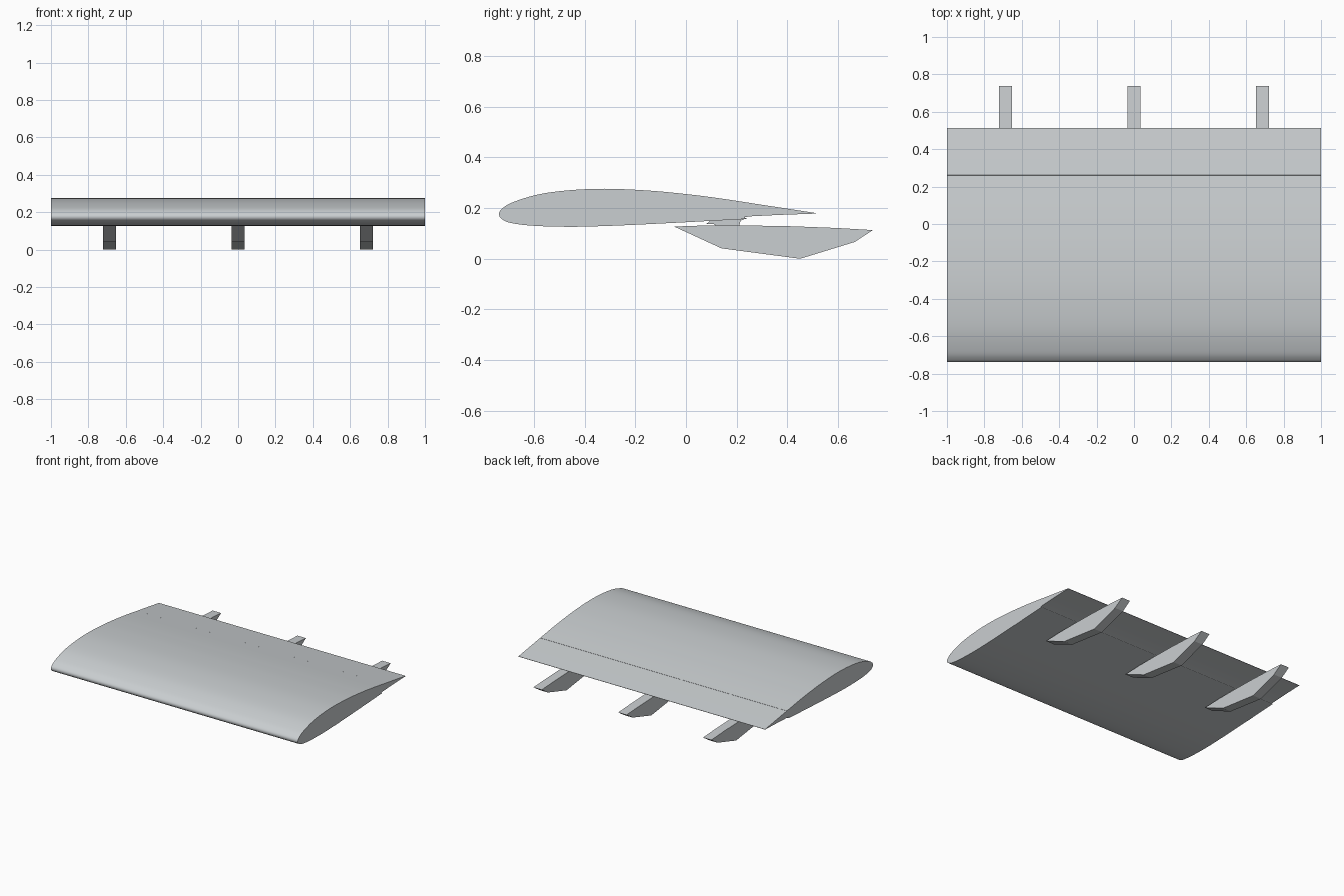
import bpy, bmesh, math
from mathutils import Vector

if "Cube" in bpy.data.objects:
    bpy.data.objects.remove(bpy.data.objects["Cube"])

grey = bpy.data.materials.new("light_grey")
grey.diffuse_color = (0.59, 0.62, 0.635, 1)
grey.use_nodes = True
grey.node_tree.nodes["Principled BSDF"].inputs["Base Color"].default_value = grey.diffuse_color


def curve(points, steps=8):
    """Smooth curve through (y, z) points."""
    p = [Vector(q) for q in points]
    p = [2 * p[0] - p[1]] + p + [2 * p[-1] - p[-2]]
    out = []
    for a, b, c, d in zip(p, p[1:], p[2:], p[3:]):
        for i in range(steps):
            t = i / steps
            out.append(0.5 * (2 * b + (c - a) * t + (2 * a - 5 * b + 4 * c - d) * t * t
                              + (3 * b - a - 3 * c + d) * t ** 3))
    return out + [p[-2]]


def extrude(name, profile, x, width, smooth=False):
    """Solid made by extruding a (y, z) profile along x."""
    bm = bmesh.new()
    face = bm.faces.new([bm.verts.new((x - width / 2, y, z)) for y, z in profile])
    ext = bmesh.ops.extrude_face_region(bm, geom=[face])
    verts = [v for v in ext["geom"] if isinstance(v, bmesh.types.BMVert)]
    bmesh.ops.translate(bm, verts=verts, vec=(width, 0, 0))
    bmesh.ops.recalc_face_normals(bm, faces=bm.faces)
    mesh = bpy.data.meshes.new(name)
    bm.to_mesh(mesh)
    bm.free()
    mesh.materials.append(grey)
    if smooth:
        for poly in mesh.polygons:
            poly.use_smooth = True
        mesh.set_sharp_from_angle(angle=math.radians(30))
    obj = bpy.data.objects.new(name, mesh)
    bpy.context.collection.objects.link(obj)
    return obj


# Main wing: upper skin forward to the nose, then the lower skin back to the cove
wing = curve([(0.26, 0.219), (0.12, 0.240), (0.0, 0.255), (-0.15, 0.269), (-0.32, 0.276),
              (-0.46, 0.270), (-0.58, 0.254), (-0.68, 0.224), (-0.722, 0.200),
              (-0.737, 0.179), (-0.728, 0.158), (-0.69, 0.141), (-0.60, 0.130),
              (-0.46, 0.126), (-0.32, 0.129), (-0.18, 0.135), (0.0, 0.144), (0.24, 0.157)])
extrude("main_wing", wing + [Vector((0.225, 0.164))], 0, 2, True)

# Flap: thin trailing wedge behind the seam
extrude("flap", [(0.261, 0.2185), (0.39, 0.199), (0.513, 0.180), (0.513, 0.178),
                 (0.37, 0.173), (0.25, 0.167), (0.215, 0.161), (0.215, 0.175)], 0, 2, True)

# Flap track fairings, each with a bracket linking it to the wing
fairing = [(-0.047, 0.127), (0.10, 0.132), (0.25, 0.131), (0.42, 0.128), (0.60, 0.121),
           (0.737, 0.113), (0.665, 0.066), (0.45, 0.0), (0.14, 0.041)]
bracket = [(0.08, 0.137), (0.11, 0.137), (0.12, 0.128), (0.21, 0.128), (0.215, 0.150),
           (0.24, 0.160), (0.20, 0.168), (0.10, 0.153)]
for side, x in (("left", -0.6875), ("centre", 0), ("right", 0.6875)):
    extrude("fairing_" + side, fairing, x, 0.068)
    extrude("bracket_" + side, bracket, x, 0.02)
